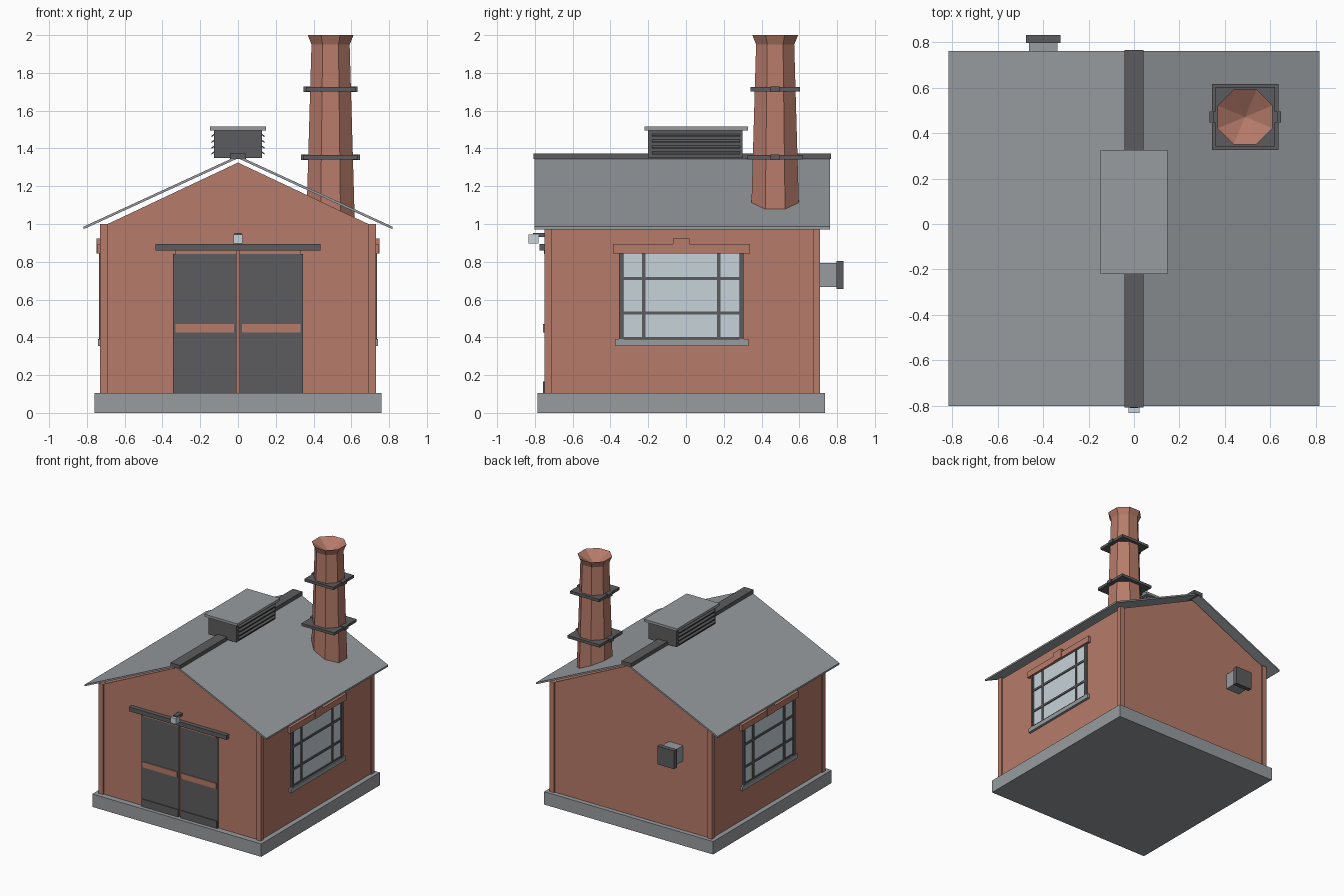
import bpy, bmesh, math
from mathutils import Vector

if "Cube" in bpy.data.objects:
    bpy.data.objects.remove(bpy.data.objects["Cube"])


def material(name, rgb):
    m = bpy.data.materials.new(name)
    m.diffuse_color = (*rgb, 1)
    m.use_nodes = True
    m.node_tree.nodes["Principled BSDF"].inputs["Base Color"].default_value = m.diffuse_color
    return m


BRICK = material("brick", (0.468, 0.198, 0.144))
GRAY = material("gray_metal", (0.314, 0.332, 0.345))
DARK = material("dark_iron", (0.107, 0.107, 0.112))
GLASS = material("pale_glass", (0.565, 0.645, 0.687))


def finish(name, bm, mat):
    bmesh.ops.recalc_face_normals(bm, faces=bm.faces)
    me = bpy.data.meshes.new(name)
    bm.to_mesh(me)
    bm.free()
    me.materials.append(mat)
    ob = bpy.data.objects.new(name, me)
    bpy.context.collection.objects.link(ob)
    return ob


def box(name, x, y, z, mat):
    """Box from (min, max) ranges on each axis."""
    bm = bmesh.new()
    bmesh.ops.create_cube(bm, size=1)
    for v in bm.verts:
        v.co = [r[0] + (c + 0.5) * (r[1] - r[0]) for c, r in zip(v.co, (x, y, z))]
    return finish(name, bm, mat)


def side_box(name, s, x, y, z, mat):
    """Box on the side wall s (-1 left, 1 right)."""
    return box(name, sorted((s * x[0], s * x[1])), y, z, mat)


def extrude_y(name, profile, y, mat):
    """Extrude an (x, z) profile between two y values."""
    bm = bmesh.new()
    f = bm.faces.new([bm.verts.new((px, y[0], pz)) for px, pz in profile])
    g = bmesh.ops.extrude_face_region(bm, geom=[f])["geom"]
    bmesh.ops.translate(bm, vec=(0, y[1] - y[0], 0),
                        verts=[v for v in g if isinstance(v, bmesh.types.BMVert)])
    return finish(name, bm, mat)


# Foundation, gabled walls and corner pilasters
box("foundation", (-0.76, 0.76), (-0.787, 0.737), (0, 0.105), GRAY)
extrude_y("walls", [(-0.72, 0.1), (0.72, 0.1), (0.72, 0.986), (0, 1.325), (-0.72, 0.986)],
          (-0.74, 0.70), BRICK)
for s in (-1, 1):
    for n, y in (("front", (-0.75, -0.712)), ("back", (0.672, 0.71))):
        side_box(f"{n}_pilaster", s, (0.69, 0.73), y, (0.1, 1.0), BRICK)

# Thin folded roof and ridge cap
extrude_y("roof", [(-0.818, 0.972), (0, 1.348), (0.818, 0.972),
                   (0.818, 0.986), (0, 1.362), (-0.818, 0.986)], (-0.803, 0.762), GRAY)
box("ridge_cap", (-0.042, 0.042), (-0.808, 0.767), (1.343, 1.373), DARK)

# Roof ventilator with sloping louvres
box("ventilator", (-0.126, 0.126), (-0.20, 0.30), (1.35, 1.497), DARK)
box("ventilator_lid", (-0.148, 0.148), (-0.22, 0.327), (1.495, 1.515), GRAY)
for s in (-1, 1):
    for i in range(4):
        z = 1.375 + i * 0.031
        extrude_y("louvre", [(s * 0.122, z + 0.012), (s * 0.122, z + 0.004),
                             (s * 0.14, z - 0.008), (s * 0.14, z)], (-0.18, 0.285), DARK)

# Octagonal chimney: tapered shaft, flared crown, hollow funnel top
CX, CY = 0.49, 0.472
bm = bmesh.new()
rings = []
for r, z in ((0.130, 0.95), (0.101, 1.95), (0.121, 2.0)):
    R = r / math.cos(math.pi / 8)
    rings.append([bm.verts.new((CX + R * math.cos(math.pi * (k + 0.5) / 4),
                                CY + R * math.sin(math.pi * (k + 0.5) / 4), z))
                  for k in range(8)])
for a, b in zip(rings, rings[1:]):
    for k in range(8):
        bm.faces.new((a[k], a[(k + 1) % 8], b[(k + 1) % 8], b[k]))
bm.faces.new(rings[0])
tip = bm.verts.new((CX, CY, 1.92))
for k in range(8):
    bm.faces.new((rings[2][k], rings[2][(k + 1) % 8], tip))
finish("chimney", bm, BRICK)

# Square chimney bands with side lugs
for h, z in ((0.146, 1.353), (0.131, 1.713)):
    box("chimney_band", (CX - h, CX + h), (CY - h, CY + h), (z - 0.011, z + 0.011), DARK)
    box("chimney_band_lugs", (CX - h - 0.011, CX + h + 0.011), (CY - 0.024, CY + 0.024),
        (z - 0.014, z + 0.014), DARK)

# Sliding doors: leaves, kick plates, cross rails, head strip
for s in (-1, 1):
    side_box("door_leaf", s, (0.008, 0.343), (-0.749, -0.735), (0.105, 0.84), DARK)
    side_box("door_kick_plate", s, (0.012, 0.338), (-0.756, -0.748), (0.105, 0.165), DARK)
    side_box("door_cross_rail", s, (0.02, 0.33), (-0.756, -0.748), (0.425, 0.47), BRICK)
    side_box("door_head", s, (0.008, 0.33), (-0.752, -0.735), (0.84, 0.86), BRICK)
box("door_track", (-0.437, 0.437), (-0.775, -0.735), (0.86, 0.895), DARK)

# Lamp over the door
box("lamp_arm", (-0.018, 0.018), (-0.81, -0.735), (0.932, 0.953), DARK)
box("lamp", (-0.025, 0.025), (-0.833, -0.78), (0.897, 0.944), GLASS)

# Side windows
for s in (-1, 1):
    side_box("window_glass", s, (0.71, 0.724), (-0.35, 0.30), (0.39, 0.845), GLASS)
    for y in ((-0.355, -0.332), (0.282, 0.305)):
        side_box("window_jamb", s, (0.71, 0.735), y, (0.39, 0.845), DARK)
    for y in ((-0.232, -0.214), (0.165, 0.183)):
        side_box("window_mullion", s, (0.71, 0.731), y, (0.39, 0.845), DARK)
    for z in ((0.388, 0.402), (0.52, 0.537), (0.703, 0.72)):
        side_box("window_bar", s, (0.71, 0.731), (-0.35, 0.30), z, DARK)
    side_box("window_sill", s, (0.71, 0.741), (-0.375, 0.33), (0.355, 0.39), GRAY)
    side_box("window_lintel", s, (0.71, 0.743), (-0.387, 0.34), (0.845, 0.895), BRICK)
    side_box("window_keystone", s, (0.71, 0.748), (-0.07, 0.018), (0.845, 0.922), BRICK)

# Exhaust vent on the back wall
box("exhaust_duct", (-0.462, -0.337), (0.69, 0.80), (0.667, 0.793), GRAY)
box("exhaust_hood", (-0.475, -0.325), (0.797, 0.833), (0.655, 0.803), DARK)
